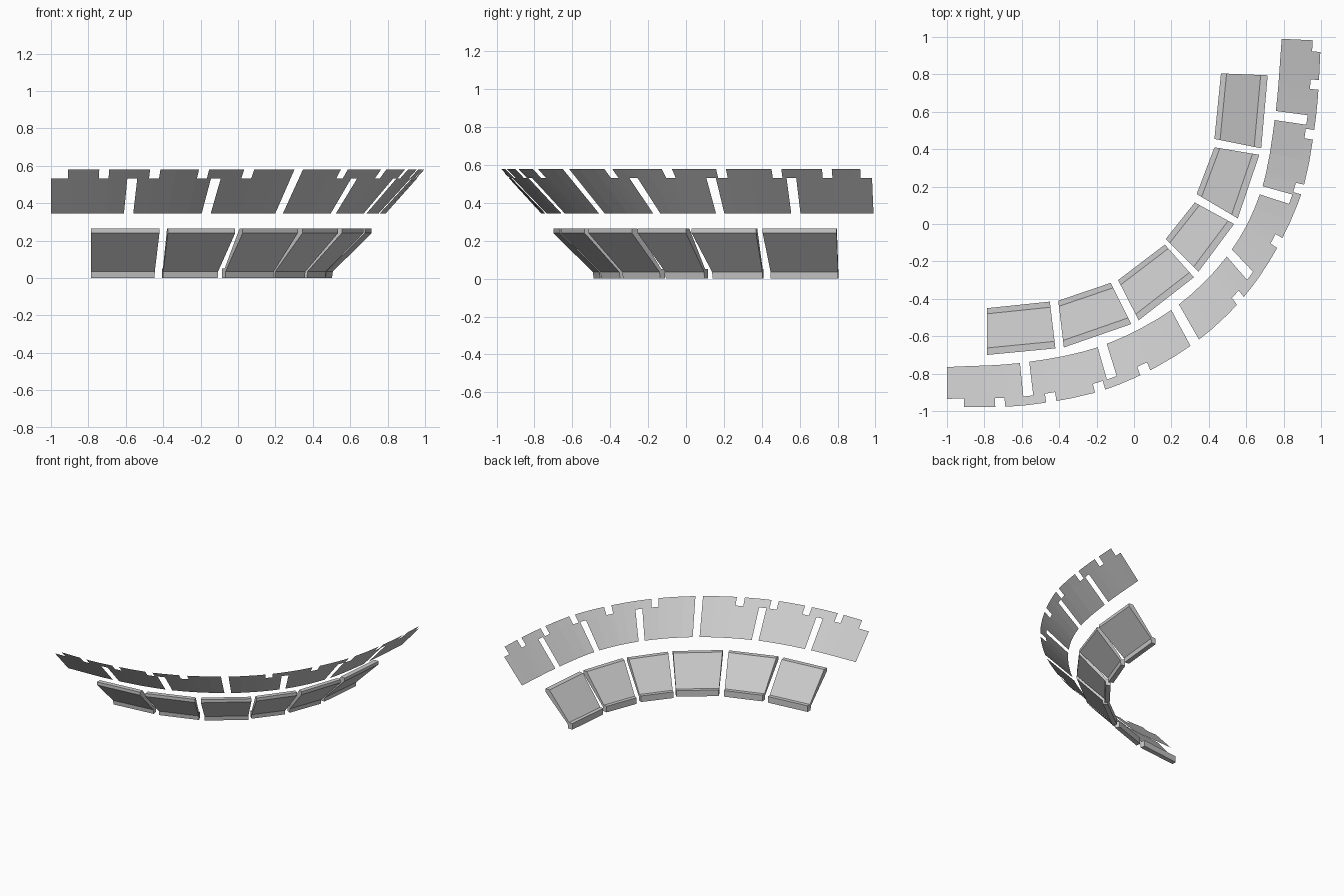
import bpy
from mathutils import Vector

cube = bpy.data.objects.get("Cube")
if cube:
    bpy.data.objects.remove(cube, do_unlink=True)

grey = bpy.data.materials.new("plain_grey")
grey.use_nodes = True
grey.diffuse_color = (0.6, 0.6, 0.6, 1)
grey.node_tree.nodes["Principled BSDF"].inputs["Base Color"].default_value = (0.6, 0.6, 0.6, 1)


def make_object(name, verts, faces):
    mesh = bpy.data.meshes.new(name)
    mesh.from_pydata(verts, [], faces)
    mesh.materials.append(grey)
    mesh.update()
    obj = bpy.data.objects.new(name, mesh)
    bpy.context.collection.objects.link(obj)
    return obj


# Lower ring: sloped slabs; section is (fraction inward from the rim, height)
SECTION = [(0, 0.265), (0.15, 0.265), (0.88, 0.05), (1, 0.05),
           (1, 0), (0.85, 0), (0.83, 0.035), (0, 0.24)]
# Plan corners of each slab: inner start, inner end, outer start, outer end
SLABS = [
    ((-.785, -.45), (-.45, -.415), (-.785, -.70), (-.42, -.665)),
    ((-.405, -.41), (-.125, -.315), (-.375, -.66), (-.015, -.535)),
    ((-.085, -.30), (.165, -.11), (.025, -.515), (.32, -.285)),
    ((.17, -.08), (.325, .115), (.345, -.255), (.535, 0)),
    ((.335, .16), (.43, .41), (.555, .03), (.67, .37)),
    ((.43, .455), (.465, .805), (.68, .405), (.715, .795)),
]


def build_slab(index, corners):
    in_a, in_b, out_a, out_b = map(Vector, corners)
    n = len(SECTION)
    verts = []
    for inner, outer in ((in_a, in_b), (out_a, out_b)) and ((in_a, out_a), (in_b, out_b)):
        for s, z in SECTION:
            verts.append((*outer.lerp(inner, s), z))
    faces = [(i, (i + 1) % n, (i + 1) % n + n, i + n) for i in range(n)]
    faces += [tuple(reversed(range(n))), tuple(range(n, 2 * n))]
    make_object(f"lower_slab_{index + 1}", verts, faces)


for i, corners in enumerate(SLABS):
    build_slab(i, corners)

# Upper ring: thin sloped sheet between two curves, one unit of t per sheet
INNER = [(-1, -.765), (-.585, -.74), (-.17, -.65), (.22, -.445),
         (.51, -.155), (.68, .18), (.755, .58), (.79, .99)]
OUTER = [(-1, -.98), (-.56, -.967), (-.105, -.868), (.325, -.635),
         (.65, -.31), (.88, .12), (.97, .55), (1, .98)]
NOTCHES = [.65, 1.26, 1.83, 2.37, 3, 3.72, 4.5, 5.15, 5.83, 6.45]
HALF = 0.06
SPLIT = 0.79
LOW, HIGH = 0.345, 0.58


def curve_point(points, t):
    """Smooth curve through the points."""
    p = [Vector(q) for q in points]
    p = [2 * p[0] - p[1]] + p + [2 * p[-1] - p[-2]]
    k = min(int(t), len(points) - 2)
    f = t - k
    a, b, c, d = p[k:k + 4]
    return 0.5 * (2 * b + (c - a) * f + (2 * a - 5 * b + 4 * c - d) * f ** 2
                  + (3 * b - a - 3 * c + d) * f ** 3)


def sheet_point(t, v):
    xy = curve_point(INNER, t).lerp(curve_point(OUTER, t), v)
    return (*xy, LOW + (HIGH - LOW) * v)


slots = [(k - HALF, k + HALF) for k in range(1, 7)]
notches = [(c - HALF, c + HALF) for c in NOTCHES] + [(0, 0.21), (6.86, 7)]
breaks = {round(k / 4, 4) for k in range(29)}
breaks |= {round(e, 4) for gap in slots + notches for e in gap}
breaks = sorted(breaks)


def inside(t, gaps):
    return any(a < t < b for a, b in gaps)


verts = [sheet_point(t, v) for t in breaks for v in (0, SPLIT, 1)]
faces = []
for i in range(len(breaks) - 1):
    mid = (breaks[i] + breaks[i + 1]) / 2
    for row, gaps in enumerate((slots, notches)):
        # the middle slot runs through both rows
        if not inside(mid, gaps):
            a = 3 * i + row
            faces.append((a, a + 1, a + 4, a + 3)[::-1])
make_object("upper_notched_sheet", verts, faces)
